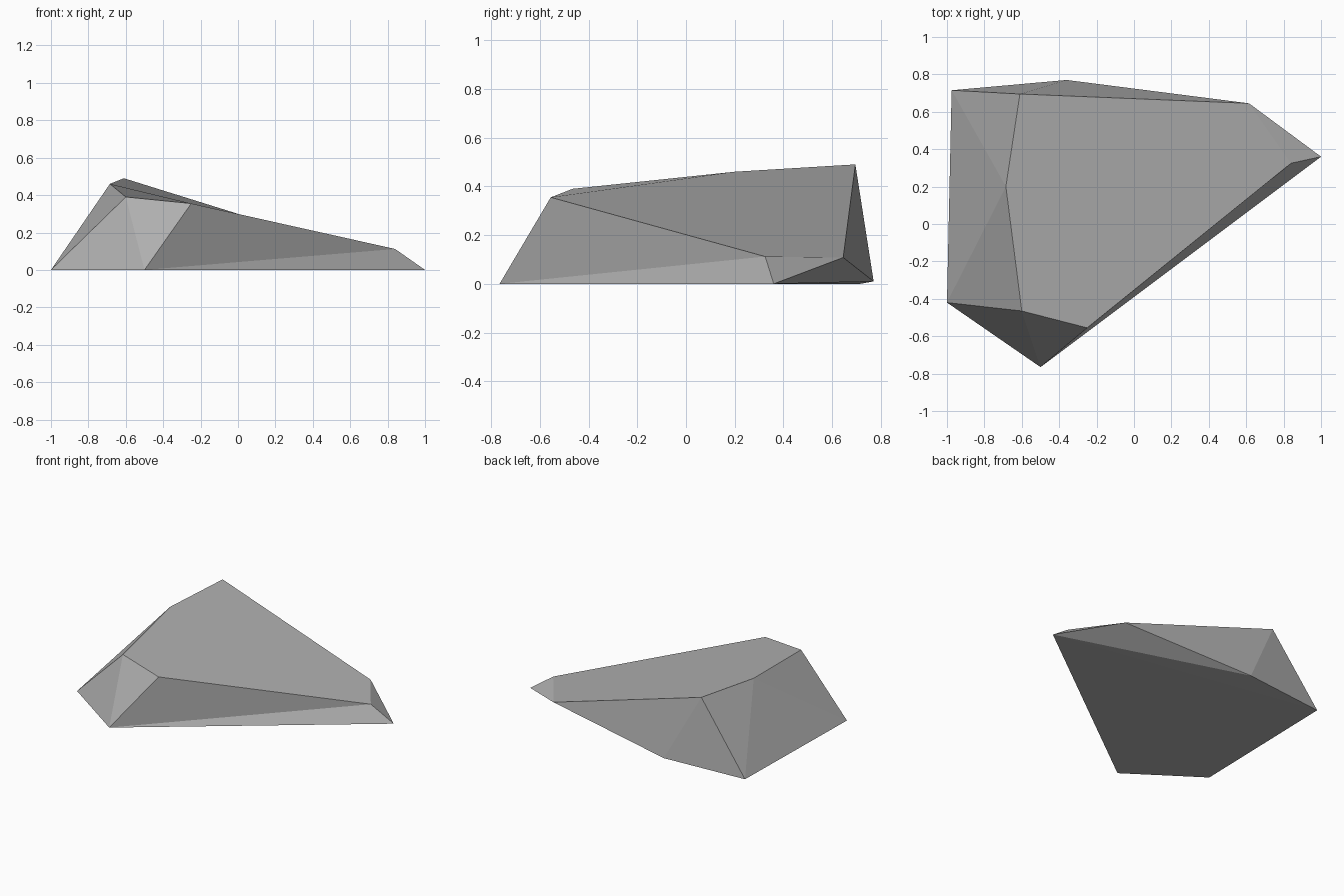
import bpy
import bmesh

# Remove the default cube if present
default = bpy.data.objects.get("Cube")
if default:
    bpy.data.objects.remove(default, do_unlink=True)

# Stone colour
stone = bpy.data.materials.new("stone grey")
stone.use_nodes = True
colour = (0.43, 0.43, 0.43, 1)
stone.diffuse_color = colour
shader = stone.node_tree.nodes["Principled BSDF"]
shader.inputs["Base Color"].default_value = colour
shader.inputs["Roughness"].default_value = 0.9

# Corners of the rock: ground outline, then the upper ridge
corners = {
    "west": (-1, -0.42, 0),
    "south": (-0.5, -0.765, 0),
    "east": (1, 0.36, 0),
    "north": (-0.36, 0.77, 0.01),
    "northwest": (-0.975, 0.715, 0),
    "front_peak": (-0.6, -0.465, 0.39),
    "front_shoulder": (-0.25, -0.555, 0.355),
    "side_peak": (-0.685, 0.2, 0.46),
    "back_peak": (-0.61, 0.695, 0.49),
    "low_front": (0.84, 0.325, 0.112),
    "low_back": (0.615, 0.645, 0.108),
}

# Facets, each named by its corners
facets = [
    # sloping top
    "front_peak front_shoulder low_front low_back back_peak side_peak",
    # front
    "west south front_peak",
    "south front_shoulder front_peak",
    "south low_front front_shoulder",
    "south east low_front",
    # low end
    "east low_back low_front",
    "east north low_back",
    # back
    "north back_peak low_back",
    "north northwest back_peak",
    # steep side
    "northwest side_peak back_peak",
    "northwest west side_peak",
    "west front_peak side_peak",
    # underside
    "west northwest east south",
    "northwest north east",
]

bm = bmesh.new()
points = {name: bm.verts.new(place) for name, place in corners.items()}
for facet in facets:
    bm.faces.new([points[name] for name in facet.split()])
bmesh.ops.recalc_face_normals(bm, faces=bm.faces[:])

mesh = bpy.data.meshes.new("rock")
bm.to_mesh(mesh)
bm.free()
mesh.materials.append(stone)
rock = bpy.data.objects.new("rock", mesh)
bpy.context.collection.objects.link(rock)
